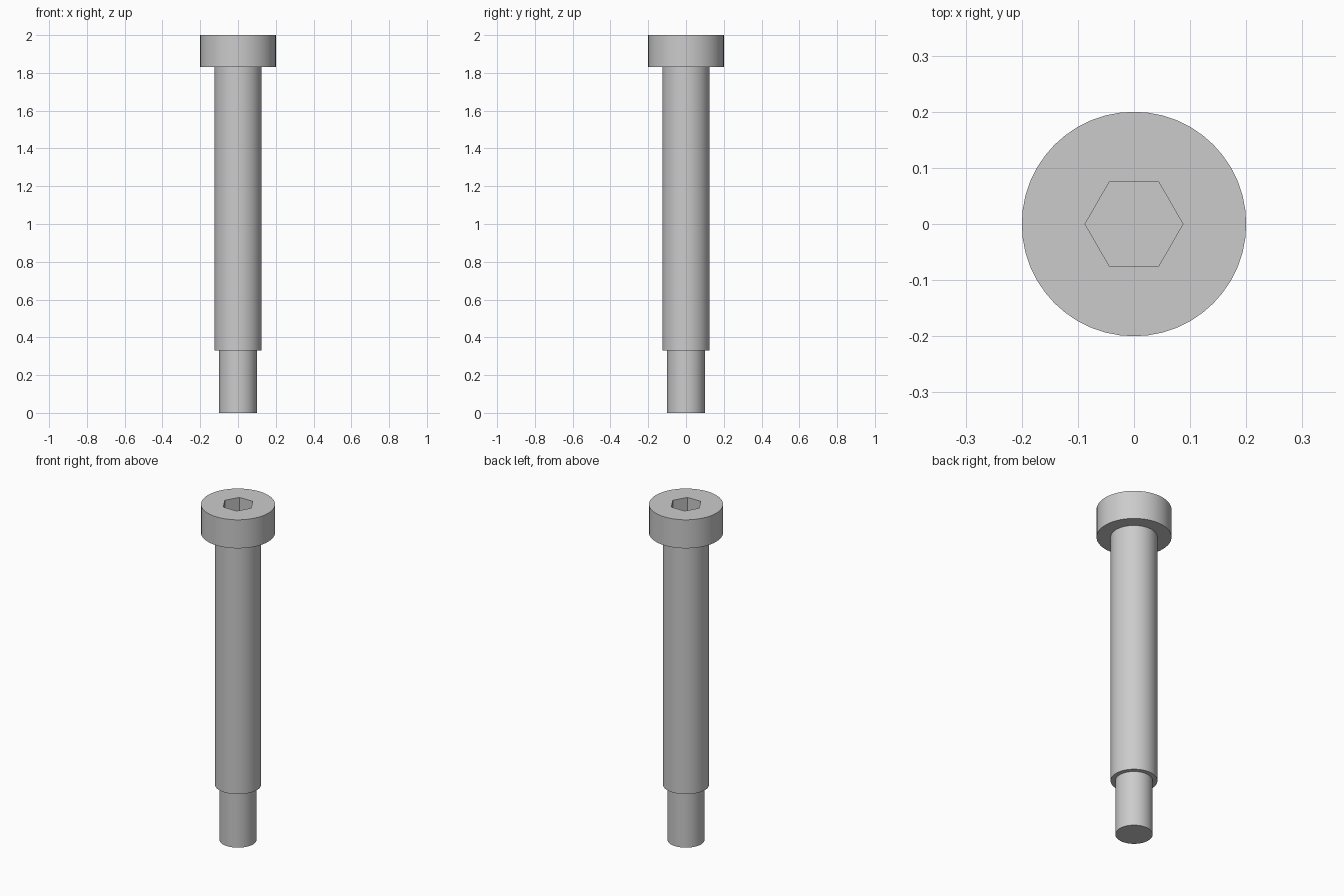
import bpy, bmesh, math

cube = bpy.data.objects.get("Cube")
if cube:
    bpy.data.objects.remove(cube, do_unlink=True)

SEGMENTS = 48
HEAD_R, SHOULDER_R, TIP_R, SOCKET_R = 0.2, 0.125, 0.1, 0.0872
TOP, HEAD_Z, SHOULDER_Z, SOCKET_Z = 2.0, 1.83, 0.33, 1.9

steel = bpy.data.materials.new("grey steel")
steel.use_nodes = True
steel.diffuse_color = (0.6, 0.6, 0.6, 1)
steel.node_tree.nodes["Principled BSDF"].inputs["Base Color"].default_value = (0.6, 0.6, 0.6, 1)


def ring(bm, radius, z, count=SEGMENTS):
    angles = [math.tau * i / count for i in range(count)]
    return [bm.verts.new((radius * math.cos(a), radius * math.sin(a), z)) for a in angles]


def join(bm, lower, upper):
    n = len(lower)
    for i in range(n):
        j = (i + 1) % n
        bm.faces.new((lower[i], lower[j], upper[j], upper[i]))


def finish(bm, name):
    mesh = bpy.data.meshes.new(name)
    bm.to_mesh(mesh)
    bm.free()
    mesh.materials.append(steel)
    obj = bpy.data.objects.new(name, mesh)
    bpy.context.collection.objects.link(obj)
    bpy.ops.object.select_all(action="DESELECT")
    bpy.context.view_layer.objects.active = obj
    obj.select_set(True)
    bpy.ops.object.shade_smooth_by_angle(angle=math.radians(30))


def turned_part(name, profile, cap=False):
    """Revolve (radius, z) points listed from the bottom up."""
    bm = bmesh.new()
    rings = [ring(bm, r, z) for r, z in profile]
    for lower, upper in zip(rings, rings[1:]):
        join(bm, lower, upper)
    if cap:
        bm.faces.new(reversed(rings[0]))
    finish(bm, name)


# Narrow end and shoulder, each meeting the part above
turned_part("narrow_end", [(TIP_R, 0), (TIP_R, SHOULDER_Z)], cap=True)
turned_part("shoulder", [(TIP_R, SHOULDER_Z), (SHOULDER_R, SHOULDER_Z), (SHOULDER_R, HEAD_Z)])

# Cylindrical head with a hexagonal socket
bm = bmesh.new()
underside = ring(bm, SHOULDER_R, HEAD_Z)
bottom = ring(bm, HEAD_R, HEAD_Z)
rim = ring(bm, HEAD_R, TOP)
mouth = ring(bm, SOCKET_R, TOP, 6)
floor = ring(bm, SOCKET_R, SOCKET_Z, 6)
join(bm, underside, bottom)
join(bm, bottom, rim)
join(bm, mouth, floor)
bm.faces.new(floor)
step = SEGMENTS // 6
for i in range(6):
    arc = [rim[(i * step + k) % SEGMENTS] for k in range(step + 1)]
    bm.faces.new(arc + [mouth[(i + 1) % 6], mouth[i]])
finish(bm, "socket_head")
